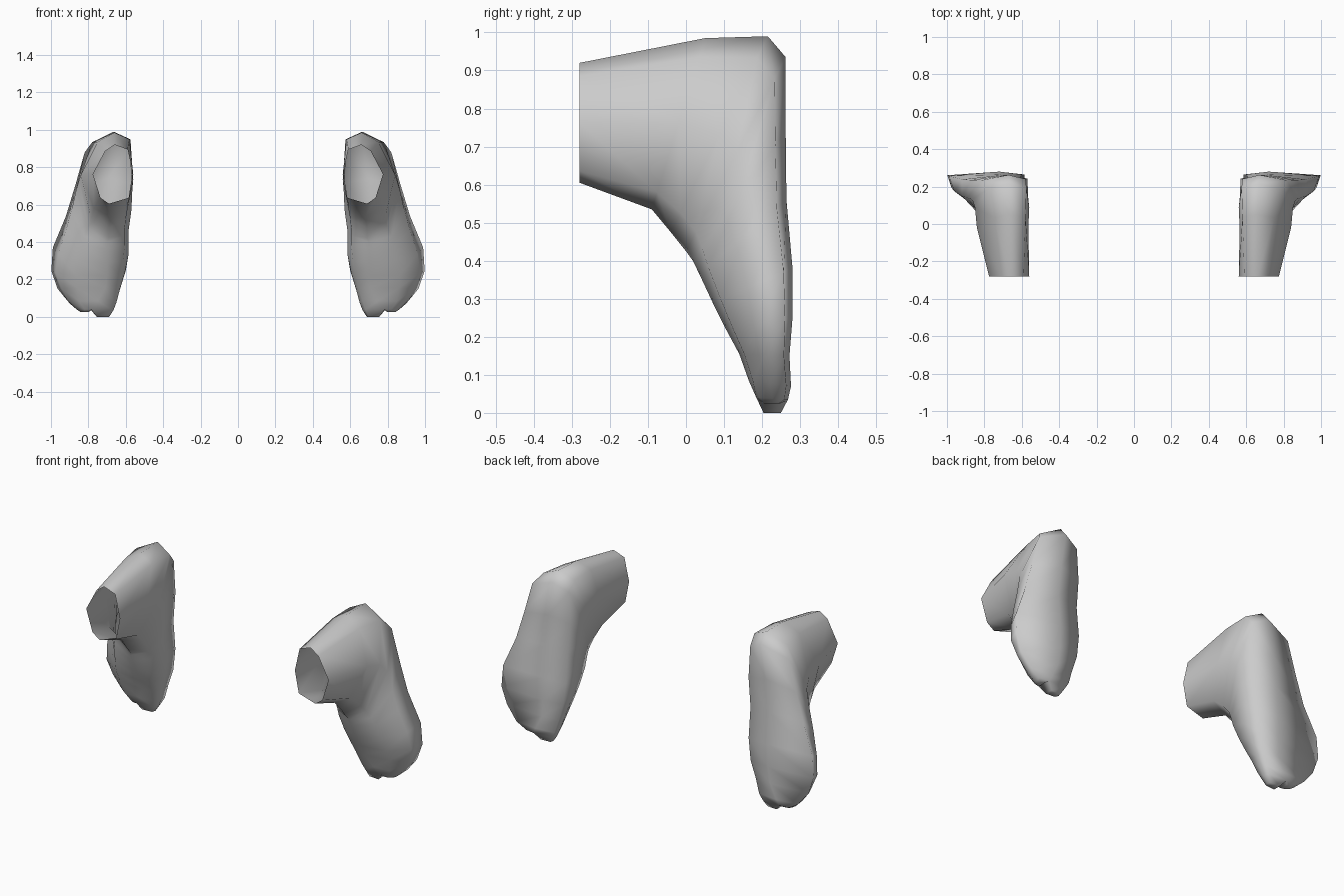
import bpy, bmesh
from mathutils import Vector

if "Cube" in bpy.data.objects:
    bpy.data.objects.remove(bpy.data.objects["Cube"])

# Cross-sections fanning round the ankle bend, from the leg opening to the toes:
# instep (y, z), sole (y, z), middle x at instep and sole, inner x * 3, outer x * 3
SECTIONS = [
    (-.28, .605, -.28, .92, .69, .66, .585, .56, .59, .735, .775, .71),
    (-.09, .535, .05, .985, .68, .66, .59, .565, .58, .77, .84, .75),
    (-.04, .475, .215, .99, .69, .665, .60, .56, .575, .785, .85, .78),
    (.00, .425, .262, .935, .69, .67, .605, .565, .58, .80, .865, .82),
    (.018, .40, .262, .74, .70, .70, .605, .57, .57, .82, .89, .87),
    (.035, .365, .264, .56, .70, .72, .605, .585, .585, .835, .92, .92),
    (.07, .29, .28, .38, .70, .72, .615, .585, .585, .85, .96, .99),
    (.105, .22, .28, .25, .70, .72, .63, .605, .60, .865, .975, .998),
    (.14, .155, .272, .15, .71, .73, .645, .63, .63, .86, .945, .965),
    (.165, .085, .276, .07, .75, .77, .665, .65, .655, .85, .90, .90),
    (.185, .04, .268, .035, .785, .785, .68, .665, .675, .82, .86, .84),
]
INNER_DEPTHS = (.1, .5, .92)
OUTER_DEPTHS = (.1, .5, .89)

skin = bpy.data.materials.new("plain grey")
skin.diffuse_color = (.6, .6, .6, 1)
skin.use_nodes = True
skin.node_tree.nodes["Principled BSDF"].inputs["Base Color"].default_value = skin.diffuse_color


def ring(bm, s, side):
    """Eight-sided cross-section between the instep and the sole."""
    instep, sole = Vector((0, s[0], s[1])), Vector((0, s[2], s[3]))
    loop = [(0, s[4])] + list(zip(INNER_DEPTHS, s[6:9])) + [(1, s[5])]
    loop += list(zip(OUTER_DEPTHS, s[9:12]))[::-1]
    verts = []
    for t, x in loop:
        p = instep.lerp(sole, t)
        verts.append(bm.verts.new((side * x, p.y, p.z)))
    return verts


def toe(bm, rim, tip_z):
    """Rounded tip closing one half of the last cross-section."""
    centre = sum((v.co for v in rim), Vector()) / len(rim)
    tip = []
    for v in rim:
        p = centre.lerp(v.co, .55)
        tip.append(bm.verts.new((p.x, p.y, tip_z)))
    for i in range(len(rim)):
        j = (i + 1) % len(rim)
        bm.faces.new((rim[i], rim[j], tip[j], tip[i]))
    bm.faces.new(tip)


def foot(name, side):
    bm = bmesh.new()
    rings = [ring(bm, s, side) for s in SECTIONS]
    for a, b in zip(rings, rings[1:]):
        for i in range(8):
            j = (i + 1) % 8
            bm.faces.new((a[i], a[j], b[j], b[i]))
    end = rings[-1]
    toe(bm, end[0:5], 0)                    # big toe
    toe(bm, end[4:8] + end[0:1], .025)      # small toes
    bmesh.ops.recalc_face_normals(bm, faces=bm.faces)
    for f in bm.faces:
        f.smooth = True
    mesh = bpy.data.meshes.new(name)
    bm.to_mesh(mesh)
    bm.free()
    mesh.materials.append(skin)
    bpy.context.collection.objects.link(bpy.data.objects.new(name, mesh))


foot("right_foot", 1)
foot("left_foot", -1)
